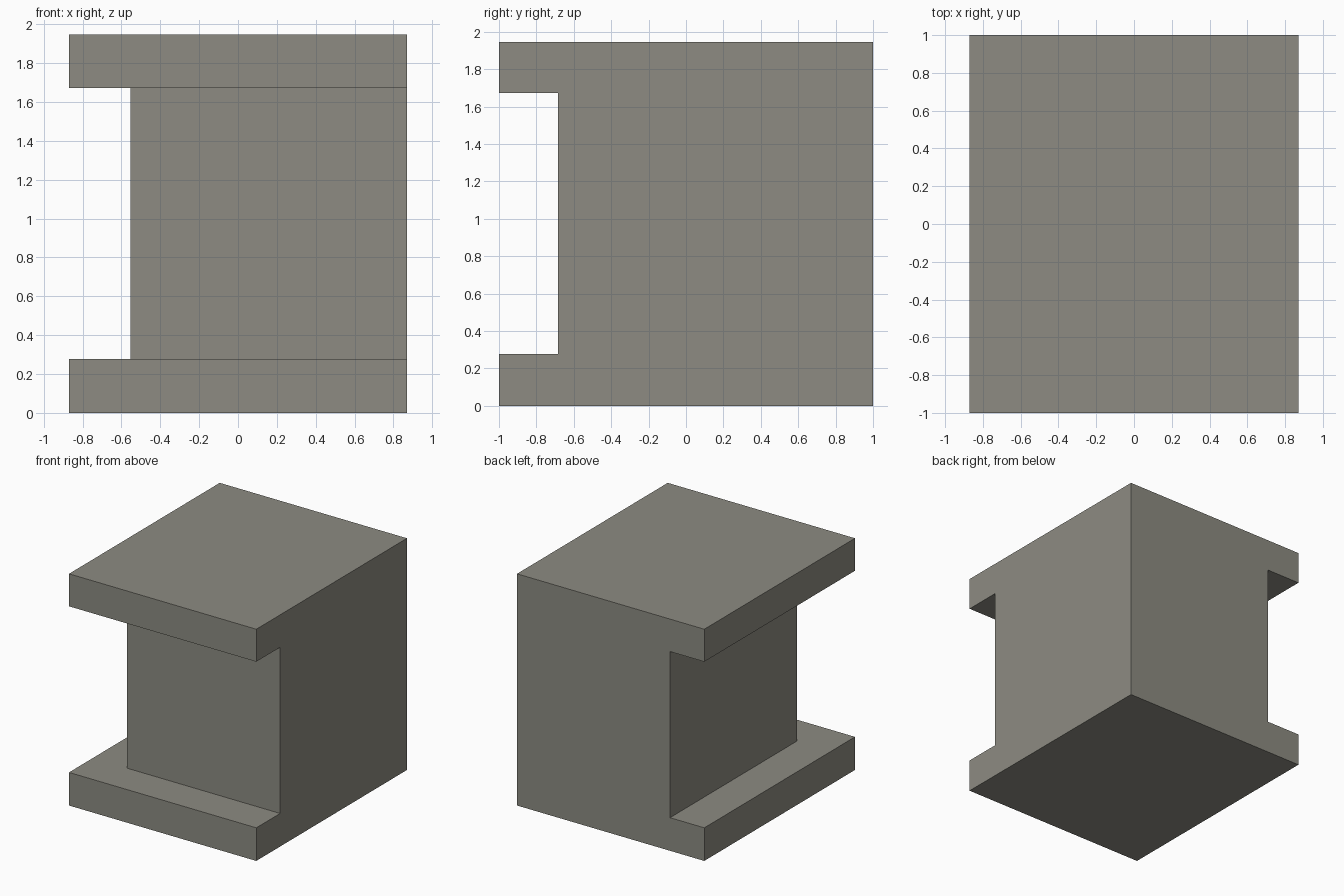
import bpy

if "Cube" in bpy.data.objects:
    bpy.data.objects.remove(bpy.data.objects["Cube"])

X, Y, H = 0.87, 1.0, 1.946          # half width, half depth, height
CORE_X, CORE_Y = -0.552, -0.684     # recessed left and front walls
Z0, Z1 = 0.278, 1.673               # top of base slab, underside of top slab

stone = bpy.data.materials.new("warm grey stone")
stone.diffuse_color = (0.266, 0.26, 0.223, 1)
stone.use_nodes = True
stone.node_tree.nodes["Principled BSDF"].inputs["Base Color"].default_value = stone.diffuse_color


def box(name, lo, hi):
    bpy.ops.mesh.primitive_cube_add(size=1)
    ob = bpy.context.object
    ob.name = name
    ob.data.materials.append(stone)
    for v in ob.data.vertices:
        v.co = [hi[i] if v.co[i] > 0 else lo[i] for i in range(3)]
    return ob


# Solid block: base slab, core and top slab in one piece
block = box("pedestal_block", (-X, -Y, 0), (X, Y, H))

# Recesses cut along the front and left sides between the slabs
cuts = {
    "front_recess_cutter": ((-X - 0.2, -Y - 0.2, Z0), (X + 0.2, CORE_Y, Z1)),
    "left_recess_cutter": ((-X - 0.2, -Y - 0.2, Z0), (CORE_X, Y + 0.2, Z1)),
}
for name, (lo, hi) in cuts.items():
    cutter = box(name, lo, hi)
    cutter.hide_render = True
    cutter.display_type = 'WIRE'
    mod = block.modifiers.new(name, 'BOOLEAN')
    mod.operation = 'DIFFERENCE'
    mod.solver = 'EXACT'
    mod.object = cutter
